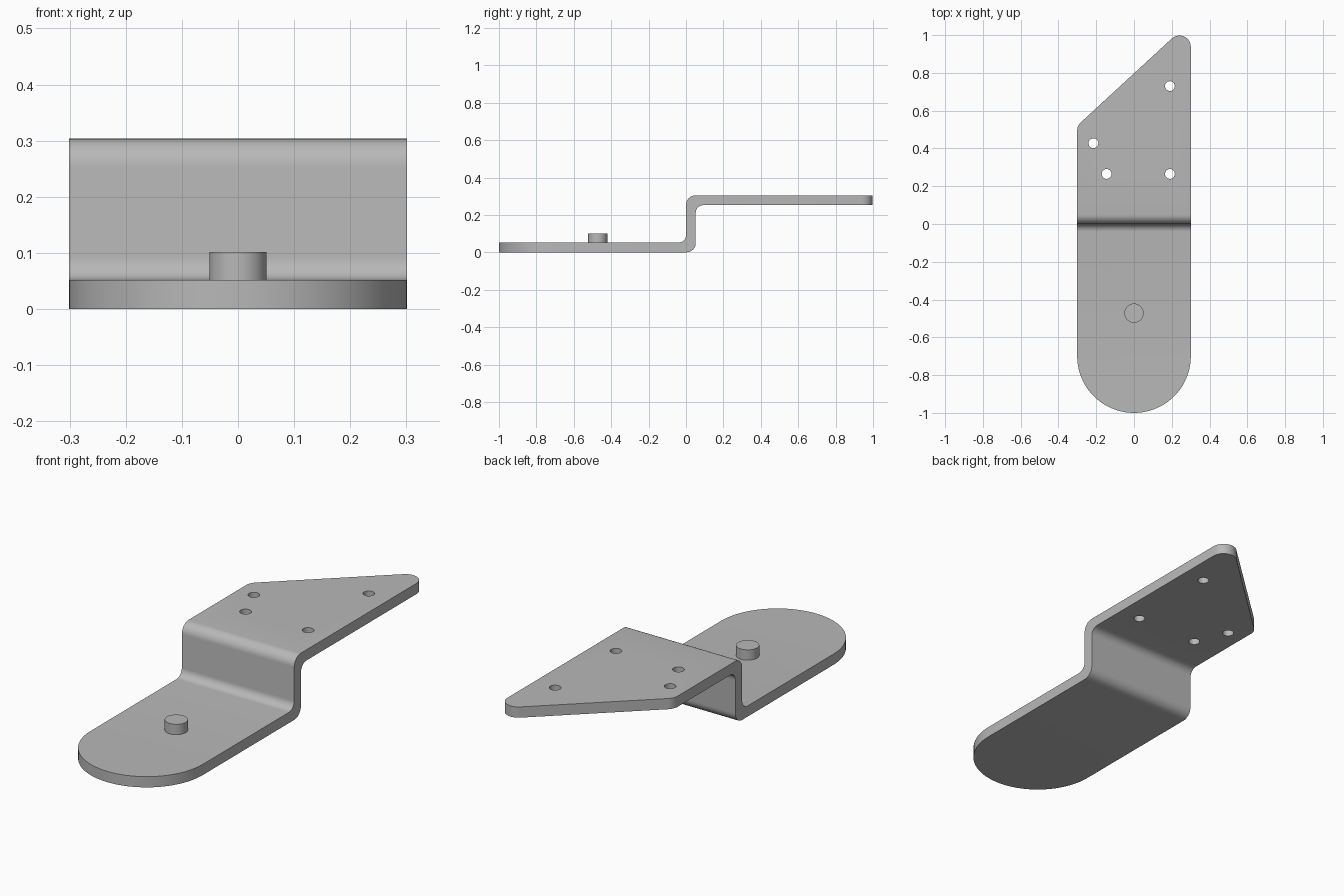
import bpy
import bmesh
from math import sin, cos, pi, radians
from mathutils import Vector, Matrix

if "Cube" in bpy.data.objects:
    bpy.data.objects.remove(bpy.data.objects["Cube"], do_unlink=True)

HALF = 0.301      # half width of the strip
T = 0.052         # plate thickness
TOP = 0.304       # height of the upper plate

steel = bpy.data.materials.new("grey_steel")
steel.use_nodes = True
steel.diffuse_color = (0.48, 0.48, 0.48, 1)
steel.node_tree.nodes["Principled BSDF"].inputs["Base Color"].default_value = steel.diffuse_color


def fillet(corners, steps=8):
    """Round each (x, y, radius) corner of a closed outline."""
    out = []
    for i, (x, y, r) in enumerate(corners):
        p = Vector((x, y))
        if r == 0:
            out.append(p)
            continue
        a = (Vector(corners[i - 1][:2]) - p).normalized()
        b = (Vector(corners[(i + 1) % len(corners)][:2]) - p).normalized()
        half = a.angle(b) / 2
        centre = p + (a + b).normalized() * (r / sin(half))
        u = p + a * (r * cos(half) / sin(half)) - centre
        v = p + b * (r * cos(half) / sin(half)) - centre
        sweep = u.angle(v)
        for k in range(steps + 1):
            f = k / steps
            out.append(centre + (u * sin((1 - f) * sweep) + v * sin(f * sweep)) / sin(sweep))
    return out


def prism(name, points, shift):
    """Extrude a closed loop of 3D points along shift."""
    bm = bmesh.new()
    face = bm.faces.new([bm.verts.new(p) for p in points])
    moved = bmesh.ops.extrude_face_region(bm, geom=[face])["geom"]
    bmesh.ops.translate(bm, vec=shift, verts=[g for g in moved if isinstance(g, bmesh.types.BMVert)])
    bmesh.ops.recalc_face_normals(bm, faces=bm.faces)
    return finish(name, bm)


def finish(name, bm):
    mesh = bpy.data.meshes.new(name)
    bm.to_mesh(mesh)
    bm.free()
    mesh.materials.append(steel)
    obj = bpy.data.objects.new(name, mesh)
    bpy.context.collection.objects.link(obj)
    return obj


def add_cylinder(bm, x, y, z0, z1, radius):
    bmesh.ops.create_cone(bm, cap_ends=True, segments=32, radius1=radius, radius2=radius,
                          depth=z1 - z0, matrix=Matrix.Translation((x, y, (z0 + z1) / 2)))


def select_only(obj):
    bpy.ops.object.select_all(action='DESELECT')
    obj.select_set(True)
    bpy.context.view_layer.objects.active = obj


def cut(obj, tool, operation):
    mod = obj.modifiers.new(operation.title(), 'BOOLEAN')
    mod.operation = operation
    mod.solver = 'EXACT'
    mod.object = tool
    select_only(obj)
    bpy.ops.object.modifier_apply(modifier=mod.name)
    bpy.data.objects.remove(tool, do_unlink=True)


# Z-bent strip: side profile swept across the width
side = fillet([(-1.1, 0, 0), (T, 0, 0.05), (T, TOP - T, 0.04), (1.1, TOP - T, 0),
               (1.1, TOP, 0), (0, TOP, 0.05), (0, T, 0.04), (-1.1, T, 0)])
bracket = prism("bent_bracket", [(-0.4, p.x, p.y) for p in side], (0.8, 0, 0))

# Plan outline: round front end, slanted back end with rounded corners
plan = [Vector((HALF * cos(a), HALF - 1 + HALF * sin(a)))
        for a in (pi + pi * k / 40 for k in range(41))]
back = [(-HALF, 0, 0), (HALF, 0, 0), (HALF, 1.075, 0.06), (-HALF, 0.52, 0.06)]
plan += fillet(back)[2:]
outline = prism("outline_cutter", [(p.x, p.y, -0.1) for p in plan], (0, 0, 0.6))
cut(bracket, outline, 'INTERSECT')

# Four screw holes in the upper plate
bm = bmesh.new()
for x, y in [(0.19, 0.73), (-0.215, 0.428), (-0.145, 0.265), (0.19, 0.265)]:
    add_cylinder(bm, x, y, 0.15, 0.4, 0.026)
cut(bracket, finish("hole_cutter", bm), 'DIFFERENCE')

# Locating pin on the lower plate
bm = bmesh.new()
add_cylinder(bm, 0, -0.472, T - 0.01, 0.102, 0.051)
pin = finish("locating_pin", bm)

for obj in (bracket, pin):
    select_only(obj)
    bpy.ops.object.shade_smooth_by_angle(angle=radians(30))
